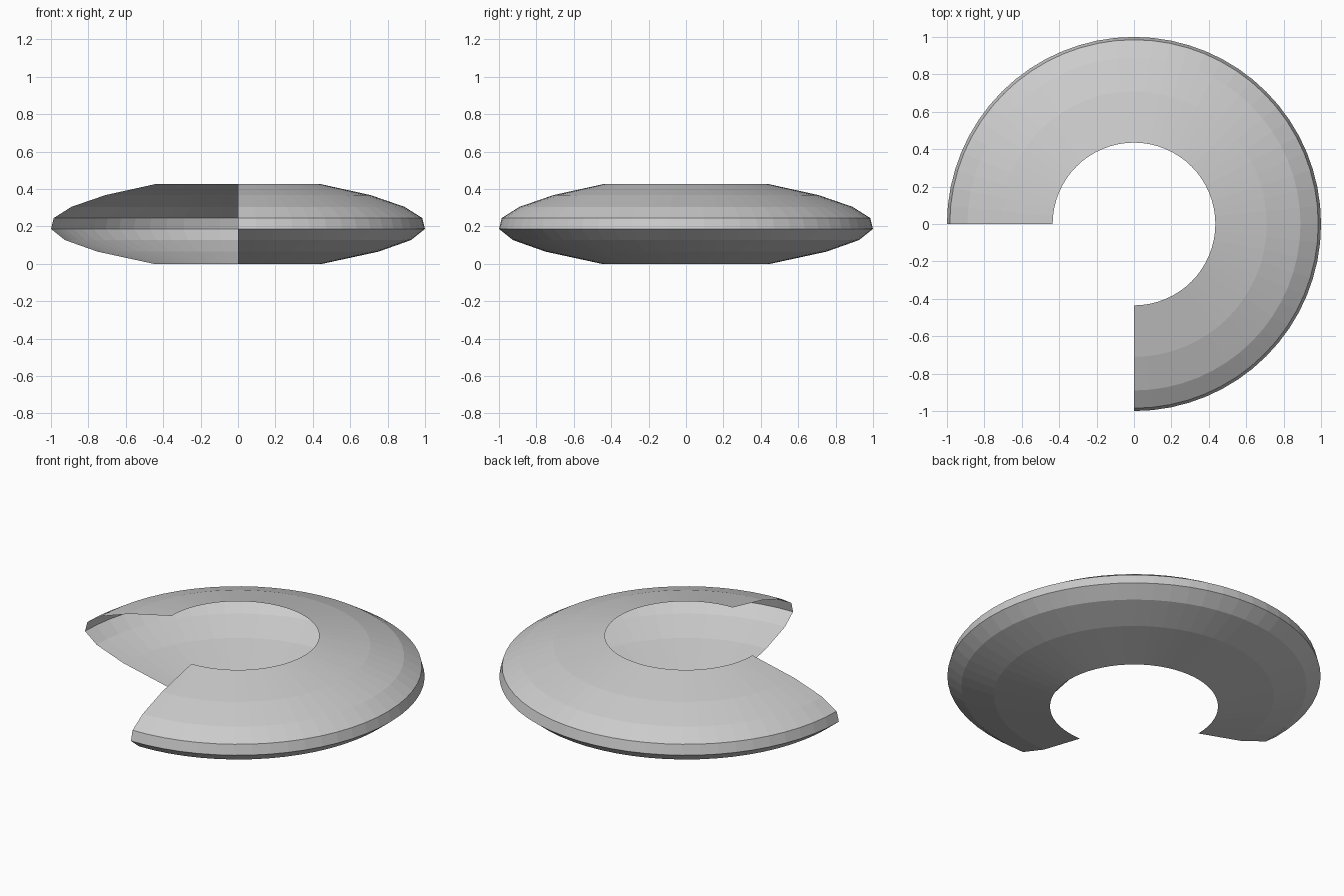
import bpy, bmesh
from math import pi, cos, sin

if "Cube" in bpy.data.objects:
    bpy.data.objects.remove(bpy.data.objects["Cube"])

# Open shell cross-section (radius, height), from lower rim to upper rim
PROFILE = [(0.45, 0.0), (0.75, 0.065), (0.925, 0.127), (1.0, 0.187),
           (0.985, 0.245), (0.89, 0.305), (0.71, 0.367), (0.435, 0.428)]
STEPS = 48              # facets over three quarters of a turn
START, SWEEP = -pi / 2, 1.5 * pi

# Hollow three-quarter ring, open at the hole and at both cut ends
bm = bmesh.new()
rings = []
for i in range(STEPS + 1):
    a = START + SWEEP * i / STEPS
    rings.append([bm.verts.new((r * cos(a), r * sin(a), z)) for r, z in PROFILE])
for a, b in zip(rings, rings[1:]):
    for j in range(len(PROFILE) - 1):
        bm.faces.new((a[j], b[j], b[j + 1], a[j + 1]))

mesh = bpy.data.meshes.new("ring_shell")
bm.to_mesh(mesh)
bm.free()
shell = bpy.data.objects.new("ring_shell", mesh)
bpy.context.collection.objects.link(shell)
